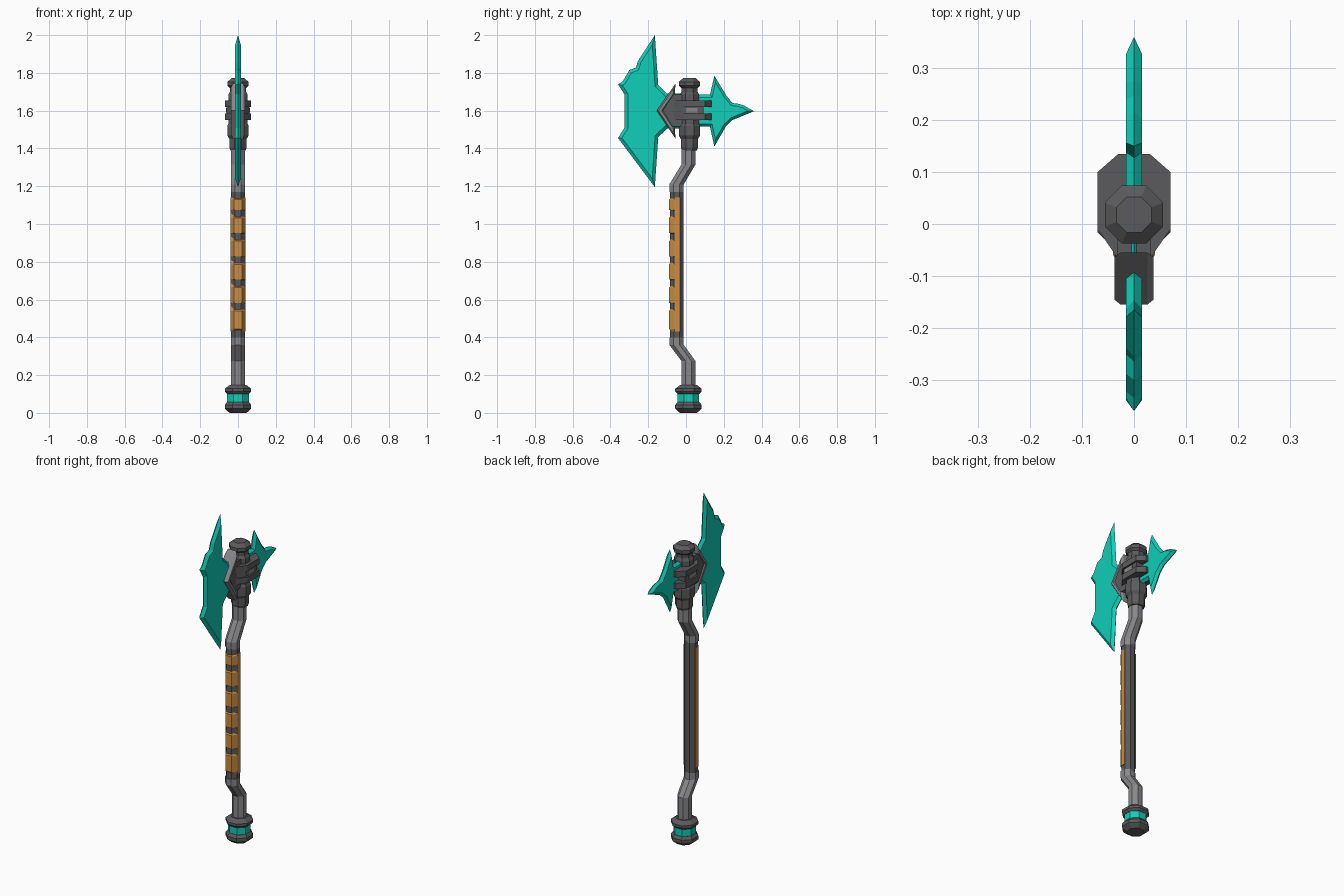
import bpy, bmesh, math
from mathutils import Vector

if "Cube" in bpy.data.objects:
    bpy.data.objects.remove(bpy.data.objects["Cube"])


def material(name, rgb):
    m = bpy.data.materials.new(name)
    m.diffuse_color = (*rgb, 1)
    m.use_nodes = True
    m.node_tree.nodes["Principled BSDF"].inputs["Base Color"].default_value = m.diffuse_color
    return m


TEAL = material("teal crystal", (0.005, 0.62, 0.48))
DARK = material("dark iron", (0.105, 0.105, 0.11))
GREY = material("grey steel", (0.25, 0.25, 0.26))
BROWN = material("tan leather", (0.60, 0.27, 0.055))


def loft(name, rings, mat):
    """Skin a list of equal-length rings of points and cap both ends."""
    bm = bmesh.new()
    vs = [[bm.verts.new(p) for p in ring] for ring in rings]
    n = len(rings[0])
    for a, b in zip(vs, vs[1:]):
        for i in range(n):
            j = (i + 1) % n
            bm.faces.new((a[i], a[j], b[j], b[i]))
    bm.faces.new(vs[0][::-1])
    bm.faces.new(vs[-1])
    bmesh.ops.recalc_face_normals(bm, faces=bm.faces)
    me = bpy.data.meshes.new(name)
    bm.to_mesh(me)
    bm.free()
    me.materials.append(mat)
    ob = bpy.data.objects.new(name, me)
    bpy.context.collection.objects.link(ob)
    return ob


def column(name, rings, mat, n=8):
    """Octagonal column from (flat radius, y, z) rings."""
    k = 1 / math.cos(math.pi / n)
    angles = [(i + 0.5) * 2 * math.pi / n for i in range(n)]
    return loft(name, [[(r * k * math.cos(a), y + r * k * math.sin(a), z) for a in angles]
                       for r, y, z in rings], mat)


def inset(pts, d):
    """Mitred inward offset of a 2D outline."""
    pts = [Vector(p) for p in pts]
    n = len(pts)
    area = sum(pts[i].x * pts[(i + 1) % n].y - pts[(i + 1) % n].x * pts[i].y for i in range(n))
    s = 1 if area > 0 else -1
    out = []
    for i, p in enumerate(pts):
        e1 = (p - pts[i - 1]).normalized()
        e2 = (pts[(i + 1) % n] - p).normalized()
        n1, n2 = Vector((-e1.y, e1.x)) * s, Vector((-e2.y, e2.x)) * s
        out.append(p + (n1 + n2) * d / max(1 + n1.dot(n2), 0.15))
    return out


def blade(name, outline, half, edge, mat):
    """Flat slab in the y-z plane that narrows to a sharp rim."""
    inner = inset(outline, edge)
    loft(name, [[(-half, y, z) for y, z in inner],
                [(0, y, z) for y, z in outline],
                [(half, y, z) for y, z in inner]], mat)


def slab(name, outline, x0, x1, mat):
    loft(name, [[(x, y, z) for y, z in outline] for x in (x0, x1)], mat)


def plate(name, outline, z0, z1, mat):
    loft(name, [[(x, y, z) for x, y in outline] for z in (z0, z1)], mat)


# Pommel: two dark discs around a teal band
PY = 0.013
column("pommel_base", [(0.045, PY, 0), (0.07, PY, 0.022), (0.07, PY, 0.042), (0.058, PY, 0.058)], DARK)
column("pommel_band", [(0.057, PY, 0.055), (0.057, PY, 0.102)], TEAL)
column("pommel_top", [(0.058, PY, 0.1), (0.07, PY, 0.113), (0.07, PY, 0.128), (0.045, PY, 0.147)], DARK)

# Cranked shaft with a dark middle section
column("lower_shaft", [(0.037, PY, 0.13), (0.037, PY, 0.275), (0.038, -0.05, 0.36), (0.038, -0.05, 0.40)], GREY)
column("middle_shaft", [(0.036, -0.048, 0.39), (0.036, -0.048, 1.18)], DARK)
column("upper_shaft", [(0.038, -0.05, 1.17), (0.038, -0.05, 1.21), (0.037, PY, 1.315), (0.037, PY, 1.41)], GREY)

# Grip: stepped leather with five notches
steps = [(0.43, -0.075), (0.445, -0.09)]
for i in range(5):
    z = 0.54 + i * 0.123
    steps += [(z, -0.09), (z + 0.025, -0.066), (z + 0.04, -0.066), (z + 0.043, -0.09)]
steps += [(1.13, -0.09), (1.14, -0.075)]
loft("grip", [[(0.04, -0.032, z), (0.04, -0.06, z), (0.02, y, z),
               (-0.02, y, z), (-0.04, -0.06, z), (-0.04, -0.032, z)] for z, y in steps], BROWN)

# Head column with collar and cap
HY = 0.018
column("head_column", [(r, HY, z) for r, z in (
    (0.04, 1.39), (0.045, 1.405), (0.045, 1.45), (0.056, 1.468), (0.056, 1.52), (0.051, 1.53),
    (0.051, 1.685), (0.043, 1.70), (0.043, 1.72), (0.056, 1.732), (0.056, 1.752), (0.034, 1.772))], DARK)

# Cuff: two wide bands around a narrower core, with a slot plate each side
band = [(0.03, 0.135), (0.07, 0.1), (0.07, -0.01), (0.032, -0.065)]
band += [(-x, y) for x, y in band[::-1]]
core = [(0.06, 0.093), (0.06, -0.015), (0.03, -0.06)]
core += [(-x, y) for x, y in core[::-1]]
plate("cuff_top_band", band, 1.62, 1.655, DARK)
plate("cuff_bottom_band", band, 1.55, 1.585, DARK)
plate("cuff_core", core, 1.58, 1.625, DARK)
for s in (-1, 1):
    slab("cuff_slot", [(0.0, 1.59), (0.06, 1.59), (0.06, 1.613), (0.0, 1.613)], s * 0.055, s * 0.064, GREY)

# Chevron guard behind the main blade
slab("guard_core", [(-0.122, 1.6), (-0.07, 1.685), (-0.02, 1.685), (-0.02, 1.515), (-0.07, 1.515)],
     -0.033, 0.033, DARK)
outer = [(-0.055, 1.745), (-0.155, 1.6), (-0.055, 1.45), (-0.06, 1.51), (-0.12, 1.6), (-0.06, 1.685)]
rim = inset(outer, 0.008)
loft("guard_chevron", [[(x, y, z) for y, z in o] for x, o in (
    (-0.038, rim), (-0.026, outer), (0.026, outer), (0.038, rim))], GREY)

# Main axe blade
blade("axe_blade", [
    (-0.165, 2.0), (-0.255, 1.862), (-0.265, 1.828), (-0.30, 1.815), (-0.335, 1.755), (-0.36, 1.74),
    (-0.325, 1.685), (-0.325, 1.51), (-0.36, 1.455), (-0.165, 1.195), (-0.147, 1.46), (-0.10, 1.505),
    (-0.03, 1.505), (-0.03, 1.69), (-0.10, 1.69), (-0.147, 1.735)], 0.015, 0.017, TEAL)

# Rear spike
blade("rear_spike", [
    (0.36, 1.597), (0.305, 1.628), (0.275, 1.637), (0.247, 1.64), (0.215, 1.678), (0.15, 1.785),
    (0.127, 1.685), (0.03, 1.685), (0.03, 1.515), (0.127, 1.515), (0.15, 1.41), (0.212, 1.518),
    (0.245, 1.55)], 0.015, 0.014, TEAL)
